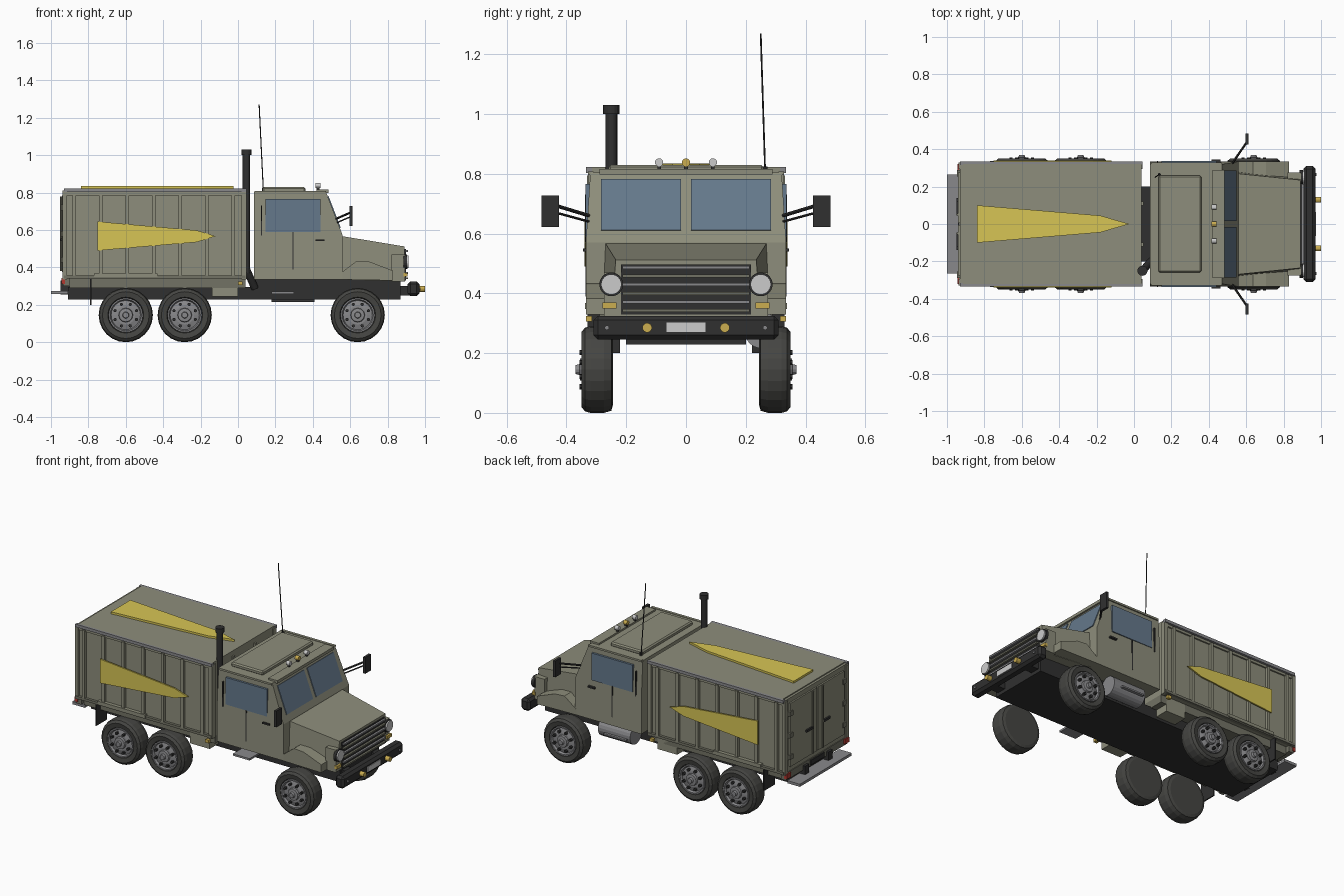
import bpy, math
from mathutils import Vector

def material(name, r, g, b):
    m = bpy.data.materials.new(name)
    m.diffuse_color = (r, g, b, 1)
    return m

OLIVE = material("olive_paint", 0.27, 0.27, 0.20)
TRIM = material("dark_olive", 0.17, 0.17, 0.13)
DARK = material("black_paint", 0.03, 0.03, 0.03)
RUBBER = material("rubber", 0.06, 0.06, 0.055)
STEEL = material("steel", 0.25, 0.25, 0.26)
LIGHT = material("lamp_glass", 0.55, 0.55, 0.55)
GLASS = material("window_glass", 0.13, 0.19, 0.26)
YELLOW = material("yellow_paint", 0.68, 0.56, 0.09)
AMBER = material("amber", 0.6, 0.42, 0.08)
RED = material("red_lamp", 0.45, 0.04, 0.03)

def make(name, verts, faces, mat, mirror=False, bevel=0):
    me = bpy.data.meshes.new(name)
    me.from_pydata([tuple(v) for v in verts], [], faces)
    me.materials.append(mat)
    ob = bpy.data.objects.new(name, me)
    bpy.context.collection.objects.link(ob)
    import bmesh
    bm = bmesh.new()
    bm.from_mesh(me)
    bmesh.ops.recalc_face_normals(bm, faces=bm.faces)
    bm.to_mesh(me)
    bm.free()
    if bevel:
        b = ob.modifiers.new("bevel", 'BEVEL')
        b.width, b.segments = bevel, 1
    if mirror:
        m = ob.modifiers.new("mirror", 'MIRROR')
        m.use_axis = (False, True, False)
        m.use_mirror_merge = False
    return ob

def loft(name, a, b, mat, mirror=False, bevel=0):
    """Solid between two outlines with equal point counts."""
    n = len(a)
    faces = [tuple(range(n)), tuple(range(2 * n - 1, n - 1, -1))]
    faces += [(i, (i + 1) % n, (i + 1) % n + n, i + n) for i in range(n)]
    return make(name, a + b, faces, mat, mirror, bevel)

def side_prism(name, pts, y0, y1, mat, mirror=False):
    return loft(name, [(x, y0, z) for x, z in pts], [(x, y1, z) for x, z in pts], mat, mirror)

def box(name, x0, x1, y0, y1, z0, z1, mat, mirror=False, bevel=0):
    q = [(x0, y0), (x1, y0), (x1, y1), (x0, y1)]
    return loft(name, [(x, y, z0) for x, y in q], [(x, y, z1) for x, y in q], mat, mirror, bevel)

def rod(name, p, q, r, mat, mirror=False, n=12):
    p, q = Vector(p), Vector(q)
    d = (q - p).normalized()
    u = d.orthogonal().normalized()
    v = d.cross(u)
    ring = [r * (math.cos(2 * math.pi * i / n) * u + math.sin(2 * math.pi * i / n) * v) for i in range(n)]
    return loft(name, [p + k for k in ring], [q + k for k in ring], mat, mirror)

def lathe(name, cx, cz, prof, mat, n=24):
    """Turn a (radius, y) profile about a sideways axis, mirrored to both sides."""
    verts = [(cx + r * math.cos(2 * math.pi * i / n), y, cz + r * math.sin(2 * math.pi * i / n))
             for r, y in prof for i in range(n)]
    m = len(prof)
    faces = [(j * n + i, j * n + (i + 1) % n, (j + 1) * n + (i + 1) % n, (j + 1) * n + i)
             for j in range(m - 1) for i in range(n)]
    faces += [tuple(range(n)), tuple(range((m - 1) * n, m * n))]
    return make(name, verts, faces, mat, True)

# Wheels
for k, x in enumerate((-0.6, -0.285, 0.64)):
    lathe(f"tyre_{k}", x, 0.145, [(0.09, 0.325), (0.096, 0.345), (0.125, 0.35), (0.14, 0.338),
          (0.145, 0.32), (0.145, 0.275), (0.138, 0.25), (0.12, 0.245)], RUBBER)
    lathe(f"rim_{k}", x, 0.145, [(0.092, 0.30), (0.092, 0.347), (0.084, 0.347), (0.078, 0.334), (0.05, 0.342)], STEEL)
    lathe(f"hub_{k}", x, 0.145, [(0.04, 0.335), (0.036, 0.355), (0.018, 0.357), (0.015, 0.37)], STEEL, 12)
    for i in range(8):
        a = 2 * math.pi * (i + 0.5) / 8
        c = (x + 0.062 * math.cos(a), 0.145 + 0.062 * math.sin(a))
        rod(f"wheel_stud_{k}_{i}", (c[0], 0.33, c[1]), (c[0], 0.356, c[1]), 0.009, DARK, True, 6)

# Chassis, tank, step, lockers, mud flaps
box("chassis", -0.91, 0.87, -0.2, 0.2, 0.228, 0.296, DARK)
box("cargo_subframe", -0.90, 0.04, -0.29, 0.29, 0.29, 0.345, TRIM)
box("cab_subframe", 0.085, 0.87, -0.2, 0.2, 0.29, 0.34, DARK)
rod("fuel_tank", (0.18, 0.255, 0.275), (0.41, 0.255, 0.275), 0.06, STEEL, n=20)
box("tank_step", 0.2, 0.36, 0.30, 0.33, 0.255, 0.265, STEEL)
box("side_step", 0.18, 0.30, -0.31, -0.2, 0.258, 0.27, STEEL)
box("locker", -0.14, 0.0, 0.2, 0.29, 0.245, 0.345, OLIVE, True)
box("mud_flap", -0.79, -0.782, 0.22, 0.33, 0.2, 0.345, DARK, True)
box("rear_step", -1.0, -0.91, -0.265, 0.265, 0.258, 0.275, STEEL)
box("step_bracket", -0.95, -0.9, 0.1, 0.14, 0.255, 0.33, DARK, True)

# Cargo box
box("cargo_body", -0.93, 0.04, -0.315, 0.315, 0.34, 0.815, OLIVE)
box("cargo_roof", -0.915, 0.04, -0.32, 0.32, 0.8, 0.822, OLIVE)
box("roof_rail", -0.93, 0.045, 0.315, 0.335, 0.803, 0.822, STEEL, True)
box("upper_rail", -0.93, 0.04, 0.31, 0.325, 0.785, 0.8, OLIVE, True)
box("lower_rail", -0.93, 0.04, 0.31, 0.332, 0.34, 0.356, TRIM, True)
for i in range(7):
    x = -0.875 + 0.1415 * i
    box(f"side_rib_{i}", x - 0.01, x + 0.01, 0.31, 0.332, 0.35, 0.795, OLIVE, True)
box("rear_post", -0.938, -0.915, 0.295, 0.328, 0.335, 0.81, OLIVE, True)
box("front_post", 0.02, 0.045, 0.295, 0.328, 0.335, 0.81, OLIVE, True)
box("wheel_guard", -0.77, -0.43, 0.31, 0.338, 0.348, 0.368, OLIVE, True)
box("front_panel_rib", 0.035, 0.05, 0.1, 0.12, 0.36, 0.79, OLIVE, True)

# Rear doors
box("rear_door", -0.94, -0.925, 0.006, 0.275, 0.375, 0.785, OLIVE, True)
rod("door_bar", (-0.945, 0.05, 0.38), (-0.945, 0.05, 0.78), 0.006, TRIM, True, 8)
box("door_handle", -0.95, -0.938, 0.05, 0.12, 0.54, 0.555, DARK, True)
for i, z in enumerate((0.44, 0.58, 0.72)):
    box(f"door_hinge_{i}", -0.947, -0.93, 0.255, 0.29, z - 0.015, z + 0.015, TRIM, True)
box("tail_lamp", -0.945, -0.925, 0.275, 0.32, 0.312, 0.342, RED, True)
box("rear_beam", -0.935, -0.9, -0.315, 0.315, 0.3, 0.345, TRIM)
box("rear_plate", -0.942, -0.93, -0.07, 0.07, 0.308, 0.338, DARK)

# Yellow markings
side_prism("side_marking", [(-0.75, 0.49), (-0.75, 0.645), (-0.22, 0.598), (-0.12, 0.567), (-0.22, 0.535)],
           0.33, 0.34, YELLOW, True)
mark = [(-0.84, -0.1), (-0.18, -0.045), (-0.025, 0), (-0.18, 0.045), (-0.84, 0.1)]
loft("roof_marking", [(x, y, 0.82) for x, y in mark], [(x, y, 0.835) for x, y in mark], YELLOW)

# Cab: half shells tapering to the roof
cab = [(0.085, 0.335), (0.085, 0.57), (0.085, 0.805), (0.47, 0.805), (0.56, 0.57), (0.56, 0.335)]
wide = [(x, 0.32 if z > 0.7 else 0.335, z) for x, z in cab]
loft("cab", wide, [(x, -y, z) for x, y, z in wide], OLIVE)
box("roof_hatch", 0.13, 0.36, -0.26, 0.26, 0.8, 0.83, OLIVE, bevel=0.008)
box("sun_visor", 0.42, 0.485, -0.29, 0.29, 0.797, 0.816, OLIVE)
box("roof_gutter", 0.09, 0.47, 0.31, 0.328, 0.796, 0.808, OLIVE, True)
def slope(z, off):
    x = 0.56 - (z - 0.57) * 0.09 / 0.235
    return (x + 0.934 * off, z + 0.358 * off)
side_prism("windshield", [slope(0.61, -0.01), slope(0.61, 0.005), slope(0.78, 0.005), slope(0.78, -0.01)],
           0.016, 0.285, GLASS, True)
side_prism("side_window", [(0.147, 0.59), (0.147, 0.765), (0.442, 0.765), (0.442, 0.59)], 0.3, 0.336, GLASS, True)
box("door_seam", 0.291, 0.297, 0.32, 0.337, 0.39, 0.588, DARK, True)
box("grab_rail", 0.122, 0.129, 0.31, 0.338, 0.57, 0.73, DARK, True)
box("cab_door_handle", 0.415, 0.463, 0.32, 0.345, 0.54, 0.55, DARK, True)
for i, y in enumerate((-0.09, 0, 0.09)):
    rod(f"roof_lamp_{i}", (0.415, y, 0.838), (0.44, y, 0.838), 0.014, LIGHT if y else AMBER)
    box(f"roof_lamp_foot_{i}", 0.42, 0.435, y - 0.006, y + 0.006, 0.81, 0.828, DARK)

# Hood, fenders, nose
loft("hood", [(0.55, -0.28, 0.335), (0.55, 0.28, 0.335), (0.55, 0.27, 0.568), (0.55, -0.27, 0.568)],
     [(0.89, -0.25, 0.325), (0.89, 0.25, 0.325), (0.89, 0.235, 0.512), (0.89, -0.235, 0.512)], OLIVE)
side_prism("fender", [(0.55, 0.335), (0.55, 0.37), (0.635, 0.435), (0.705, 0.43), (0.83, 0.382), (0.83, 0.33)],
           0.2, 0.335, OLIVE, True)
box("nose_panel", 0.82, 0.892, -0.275, 0.275, 0.325, 0.47, OLIVE)
box("grille_back", 0.885, 0.897, -0.217, 0.217, 0.33, 0.497, DARK)
for i in range(6):
    z = 0.342 + 0.029 * i
    box(f"grille_bar_{i}", 0.893, 0.91, -0.213, 0.213, z - 0.005, z + 0.005, STEEL if i % 2 else TRIM)
rod("headlight_ring", (0.885, 0.25, 0.43), (0.903, 0.25, 0.43), 0.04, DARK, True, 20)
rod("headlight", (0.89, 0.25, 0.43), (0.912, 0.25, 0.43), 0.034, LIGHT, True, 20)
box("turn_signal", 0.885, 0.905, 0.233, 0.28, 0.35, 0.37, AMBER, True)
box("side_marker", 0.0, 0.025, 0.315, 0.335, 0.305, 0.325, AMBER, True)

# Front bumper
box("bumper", 0.907, 0.97, -0.31, 0.31, 0.246, 0.325, DARK, bevel=0.015)
box("bumper_mount", 0.85, 0.92, 0.12, 0.18, 0.25, 0.3, DARK, True)
box("front_plate", 0.965, 0.974, -0.065, 0.065, 0.27, 0.302, LIGHT)
rod("fog_lamp", (0.965, 0.13, 0.285), (1.0, 0.13, 0.285), 0.016, AMBER, True)
rod("bumper_bolt", (0.965, 0.265, 0.285), (0.977, 0.265, 0.285), 0.008, STEEL, True, 8)

# Mirrors, exhaust stack, antenna
rod("mirror_arm", (0.525, 0.325, 0.66), (0.605, 0.44, 0.695), 0.006, DARK, True, 8)
rod("mirror_brace", (0.53, 0.325, 0.64), (0.6, 0.435, 0.67), 0.004, DARK, True, 8)
box("mirror", 0.597, 0.613, 0.425, 0.483, 0.622, 0.727, DARK, True)
rod("exhaust_stack", (0.045, -0.25, 0.37), (0.045, -0.25, 1.01), 0.02, DARK, n=16)
rod("exhaust_cap", (0.045, -0.25, 1.0), (0.045, -0.25, 1.03), 0.027, DARK, n=16)
rod("exhaust_pipe", (0.045, -0.25, 0.39), (0.09, -0.2, 0.29), 0.02, DARK, n=16)
rod("antenna", (0.136, 0.265, 0.8), (0.113, 0.25, 1.27), 0.003, DARK, n=6)
rod("antenna_base", (0.136, 0.265, 0.8), (0.136, 0.265, 0.825), 0.008, DARK, n=8)
